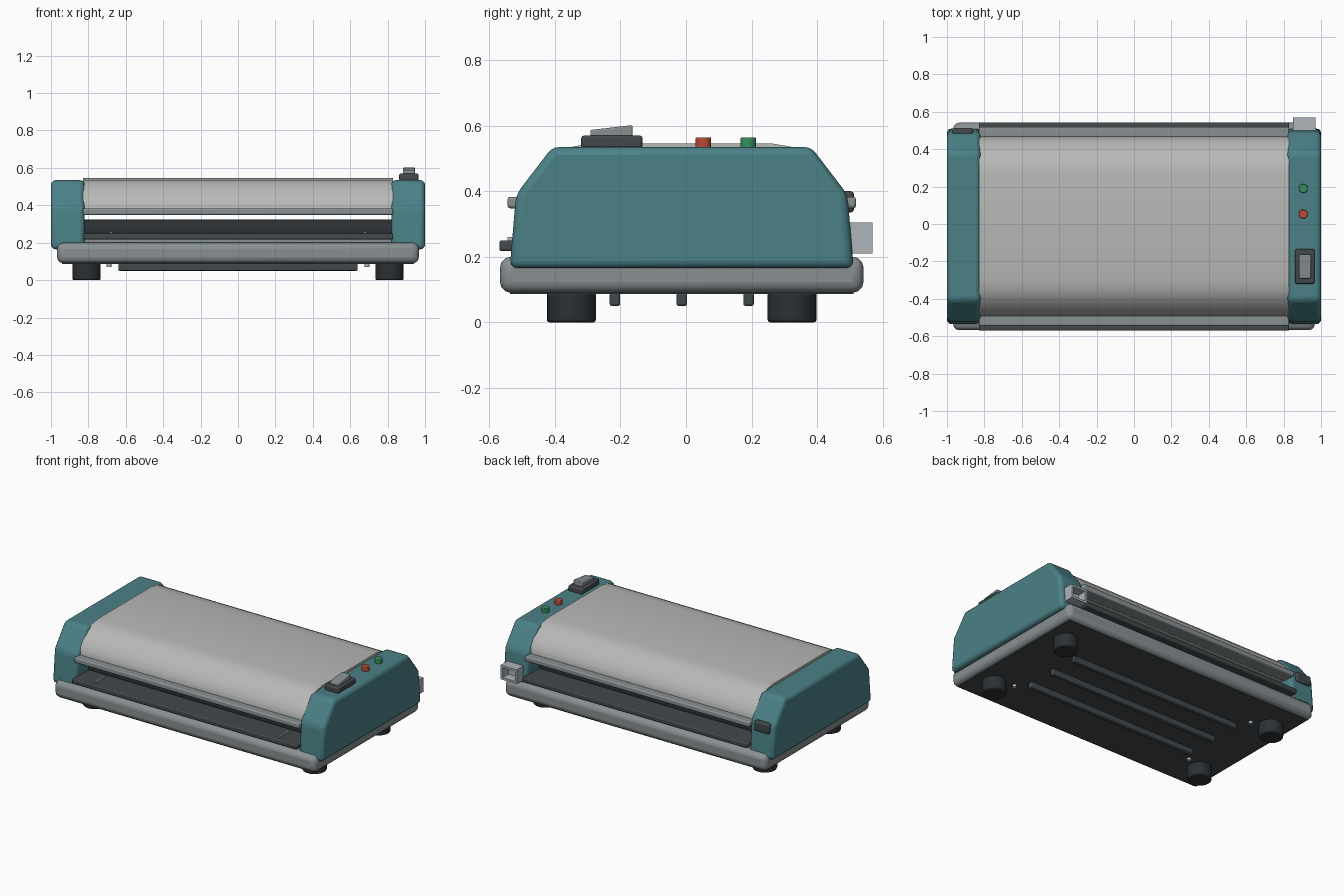
import bpy, bmesh
from mathutils import Matrix, Vector

if "Cube" in bpy.data.objects:
    bpy.data.objects.remove(bpy.data.objects["Cube"])

C = -0.013  # body centre along y


def mat(name, r, g, b):
    m = bpy.data.materials.new(name)
    m.diffuse_color = (r, g, b, 1)
    m.use_nodes = True
    m.node_tree.nodes["Principled BSDF"].inputs["Base Color"].default_value = m.diffuse_color
    return m


TEAL = mat("teal", 0.07, 0.22, 0.24)
GREY = mat("mid_grey", 0.25, 0.28, 0.29)
SILVER = mat("silver", 0.48, 0.48, 0.47)
DARK = mat("dark_grey", 0.055, 0.065, 0.07)
BLACK = mat("rubber", 0.025, 0.03, 0.033)
PALE = mat("pale_grey", 0.42, 0.46, 0.48)
RED = mat("red", 0.5, 0.07, 0.04)
GREEN = mat("green", 0.04, 0.28, 0.12)


def finish(name, bm, material, bevel=0.0, segs=2):
    bmesh.ops.recalc_face_normals(bm, faces=bm.faces[:])
    me = bpy.data.meshes.new(name)
    bm.to_mesh(me)
    bm.free()
    ob = bpy.data.objects.new(name, me)
    bpy.context.collection.objects.link(ob)
    me.materials.append(material)
    if bevel:
        mod = ob.modifiers.new("bevel", 'BEVEL')
        mod.width, mod.segments = bevel, segs
        mod.limit_method, mod.angle_limit = 'ANGLE', 0.4
    bpy.ops.object.select_all(action='DESELECT')
    ob.select_set(True)
    bpy.context.view_layer.objects.active = ob
    bpy.ops.object.shade_smooth_by_angle(angle=0.55)
    return ob


def box_bm(x, y, z):
    bm = bmesh.new()
    bmesh.ops.create_cube(bm, size=1)
    for v in bm.verts:
        v.co = Vector([(a + b) / 2 + c * (b - a) for (a, b), c in zip((x, y, z), v.co)])
    return bm


def box(name, x, y, z, material, bevel=0.0, segs=2):
    return finish(name, box_bm(x, y, z), material, bevel, segs)


def prism(name, pts, x0, x1, material, bevel=0.0, segs=2):
    # y-z outline extruded along x
    bm = bmesh.new()
    f = bm.faces.new([bm.verts.new((x0, y, z)) for y, z in pts])
    r = bmesh.ops.extrude_face_region(bm, geom=[f])
    for v in r["geom"]:
        if isinstance(v, bmesh.types.BMVert):
            v.co.x = x1
    return finish(name, bm, material, bevel, segs)


def cyl(name, centre, r, depth, material, axis='Z', sides=24, bevel=0.0):
    bm = bmesh.new()
    m = Matrix.Translation(centre)
    if axis == 'X':
        m = m @ Matrix.Rotation(1.5707963, 4, 'Y')
    bmesh.ops.create_cone(bm, cap_ends=True, segments=sides, radius1=r, radius2=r,
                          depth=depth, matrix=m)
    return finish(name, bm, material, bevel)


def mirrored(half):
    # complete a symmetric outline about y = C
    return [(C - y, z) for y, z in half] + [(C + y, z) for y, z in reversed(half)]


# base tray and underside plate
box("base", (-0.967, 0.967), (C - 0.555, C + 0.555), (0.09, 0.2), GREY, 0.033, 3)
box("bottom_plate", (-0.94, 0.94), (C - 0.525, C + 0.525), (0.086, 0.1), DARK)

# end housings
cap = mirrored([(0.525, 0.165), (0.506, 0.39), (0.395, 0.535)])
for s, side in ((-1, "left"), (1, "right")):
    prism(side + "_end_housing", cap, s * 0.82, s * 1.0, TEAL, 0.024, 3)

# curved top cover
cover = mirrored([(0.478, 0.352), (0.48, 0.385), (0.469, 0.425), (0.437, 0.468),
                  (0.392, 0.51), (0.345, 0.534), (0.28, 0.545)])
prism("top_cover", cover, -0.83, 0.83, SILVER)

# inner deck under the through slot
box("inner_deck", (-0.83, 0.83), (C - 0.5, C + 0.5), (0.18, 0.222), GREY)

for s, end in ((-1, "front"), (1, "rear")):
    # slot lip, paper tray and roller at each end
    ys = sorted((C + s * 0.532, C + s * 0.44))
    box(end + "_lip", (-0.83, 0.83), ys, (0.348, 0.383), GREY, 0.008)
    ys = sorted((C + s * 0.557, C + s * 0.34))
    box(end + "_tray", (-0.83, 0.83), ys, (0.217, 0.25), DARK, 0.007)
    cyl(end + "_roller", (0, C + s * 0.33, 0.262), 0.063, 1.66, BLACK, 'X', 32)
    # feet and screws
    for t, side in ((-1, "left"), (1, "right")):
        cyl(f"{end}_{side}_foot", (t * 0.81, C + s * 0.337, 0.046), 0.075, 0.092,
            BLACK, bevel=0.008)
        cyl(f"{end}_{side}_screw", (t * 0.69, C + s * 0.29, 0.08), 0.013, 0.02, PALE, sides=12)

# paper guides on the front tray
for t, side in ((-1, "left"), (1, "right")):
    box(side + "_paper_guide", (t * 0.68 - 0.005, t * 0.68 + 0.005), (-0.545, -0.43),
        (0.245, 0.26), PALE)

# underside ribs
for i in (-1, 0, 1):
    y = C + i * 0.204
    box(f"rib_{i + 2}", (-0.64, 0.64), (y - 0.016, y + 0.016), (0.05, 0.09), DARK, 0.006)

# rocker switch and indicator lights
box("switch_bezel", (0.862, 0.965), (-0.32, -0.133), (0.53, 0.57), DARK, 0.008)
prism("switch_rocker", [(-0.292, 0.56), (-0.292, 0.587), (-0.163, 0.602), (-0.163, 0.56)],
      0.882, 0.946, GREY, 0.005)
cyl("red_light", (0.905, 0.053, 0.547), 0.024, 0.034, RED, bevel=0.003)
cyl("green_light", (0.905, 0.19, 0.547), 0.024, 0.034, GREEN, bevel=0.003)

# rear power socket, hollowed from the back
bm = box_bm((0.85, 0.97), (0.46, 0.57), (0.21, 0.305))
bm.normal_update()
back = max(bm.faces, key=lambda f: f.calc_center_median().y)
bmesh.ops.inset_region(bm, faces=[back], thickness=0.02)
bmesh.ops.inset_region(bm, faces=[back], thickness=0.001, depth=-0.06)
finish("power_socket", bm, PALE)

# rear release button
box("rear_button", (-0.97, -0.86), (0.47, 0.513), (0.335, 0.4), DARK, 0.01)
